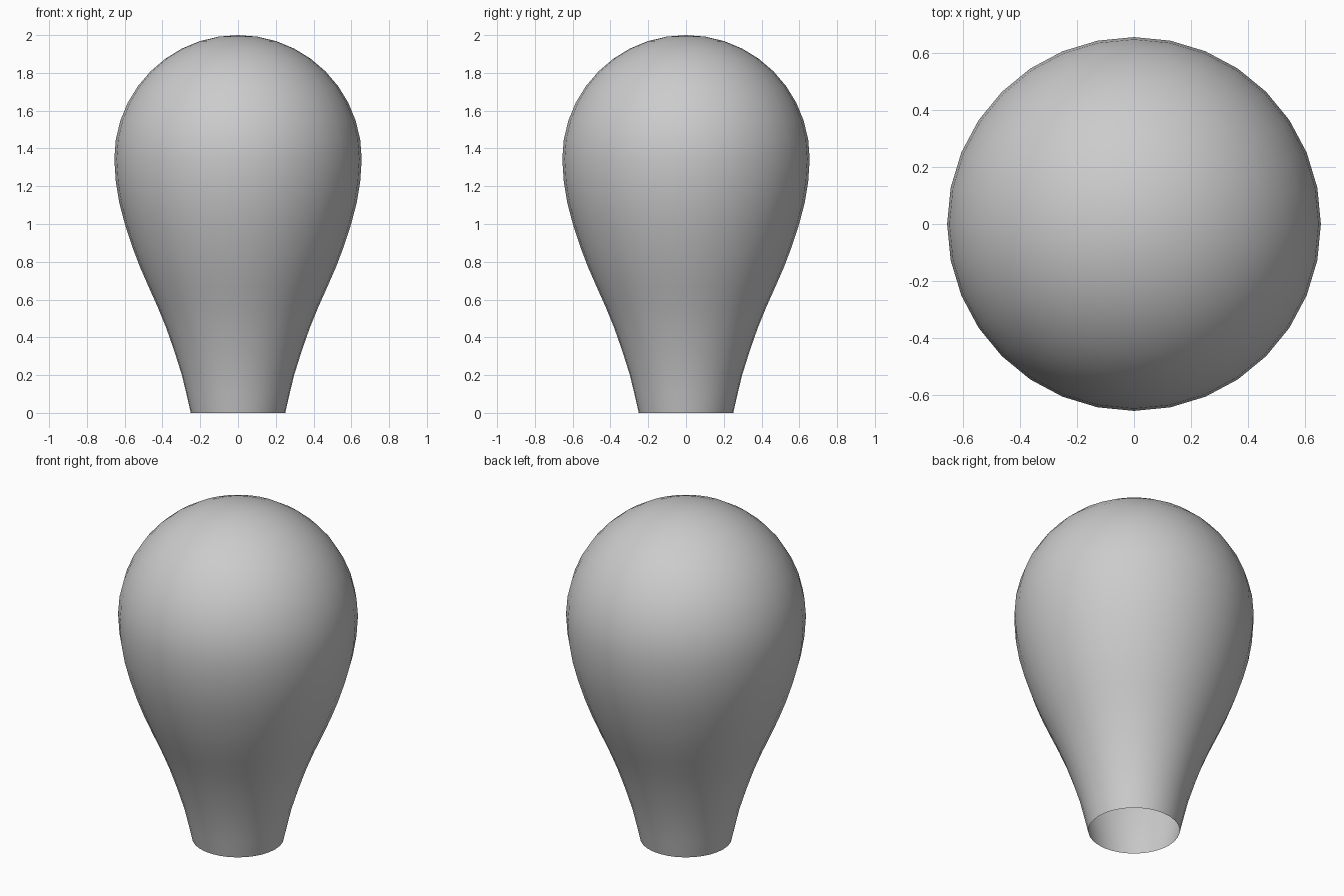
import bpy, bmesh, math

if "Cube" in bpy.data.objects:
    bpy.data.objects.remove(bpy.data.objects["Cube"])

SIDES = 32
R, ZC = 0.655, 1.345   # dome radius and centre height

# Lower profile: open neck flaring up to the widest ring
profile = [(0.25, 0.0), (0.273, 0.1), (0.297, 0.2), (0.338, 0.33), (0.38, 0.45),
           (0.425, 0.56), (0.472, 0.665), (0.518, 0.77), (0.56, 0.88),
           (0.599, 1.0), (0.628, 1.11), (0.647, 1.225), (R, ZC)]
# Round dome on top
STEPS = 10
for i in range(1, STEPS):
    a = math.pi / 2 * i / STEPS
    profile.append((R * math.cos(a), ZC + R * math.sin(a)))

bm = bmesh.new()
rings = [[bm.verts.new((r * math.cos(2 * math.pi * k / SIDES),
                        r * math.sin(2 * math.pi * k / SIDES), z))
          for k in range(SIDES)] for r, z in profile]
top = bm.verts.new((0, 0, 2.0))
for lo, hi in zip(rings, rings[1:]):
    for k in range(SIDES):
        n = (k + 1) % SIDES
        bm.faces.new((lo[k], lo[n], hi[n], hi[k]))
for k in range(SIDES):
    bm.faces.new((rings[-1][k], rings[-1][(k + 1) % SIDES], top))
for f in bm.faces:
    f.smooth = True

# Bulb shell, open at the bottom
mesh = bpy.data.meshes.new("bulb_shell")
bm.to_mesh(mesh)
bm.free()
bulb = bpy.data.objects.new("bulb_shell", mesh)
bpy.context.collection.objects.link(bulb)
